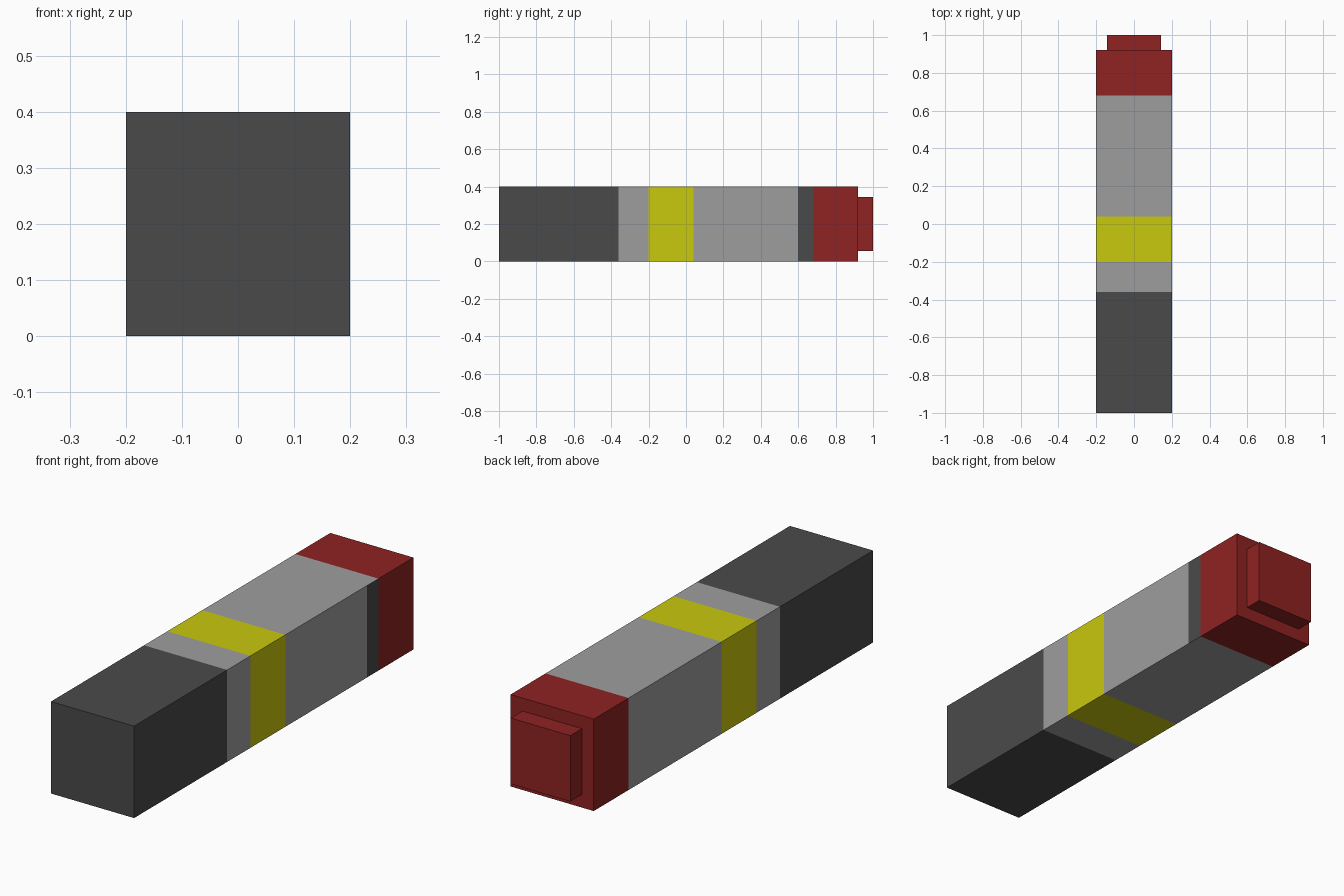
import bpy, bmesh
from mathutils import Matrix

if "Cube" in bpy.data.objects:
    bpy.data.objects.remove(bpy.data.objects["Cube"])


def srgb(hexcode):
    vals = [int(hexcode[i:i + 2], 16) / 255 for i in (0, 2, 4)]
    return [v / 12.92 if v <= 0.04045 else ((v + 0.055) / 1.055) ** 2.4 for v in vals] + [1]


def material(name, hexcode):
    m = bpy.data.materials.new(name)
    m.diffuse_color = srgb(hexcode)
    m.use_nodes = True
    m.node_tree.nodes["Principled BSDF"].inputs["Base Color"].default_value = m.diffuse_color
    return m


DARK, GREY, YELLOW, RED = range(4)
mats = [material("dark_grey", "4A4A4A"), material("light_grey", "9E9E9E"),
        material("yellow", "C9C80E"), material("red", "902222")]

# Bands along the body: (end y, colour)
bands = [(-0.36, DARK), (-0.20, GREY), (0.04, YELLOW), (0.60, GREY), (0.68, GREY), (0.92, RED)]

# Square bar, cut at every band edge
bm = bmesh.new()
bmesh.ops.create_cube(bm, size=1, matrix=Matrix.Translation((0, -0.04, 0.2)) @ Matrix.Diagonal((0.4, 1.92, 0.4, 1)))
for y, _ in bands[:-1]:
    bmesh.ops.bisect_plane(bm, geom=bm.verts[:] + bm.edges[:] + bm.faces[:],
                           plane_co=(0, y, 0), plane_no=(0, 1, 0))
bm.normal_update()

# Colour by band; the narrow dark strip is only on the right side
for f in bm.faces:
    c = f.calc_center_median()
    f.material_index = next(col for y, col in bands if c.y < y + 1e-4)
    if f.normal.x > 0.9 and 0.60 < c.y < 0.68:
        f.material_index = DARK

# Raised knob on the back end
end = next(f for f in bm.faces if f.normal.y > 0.9)
bmesh.ops.inset_region(bm, faces=[end], thickness=0.08)
ext = bmesh.ops.extrude_discrete_faces(bm, faces=[end])
bmesh.ops.translate(bm, verts=ext["faces"][0].verts[:], vec=(0, 0.08, 0))
for f in bm.faces:
    if f.calc_center_median().y > 0.9:
        f.material_index = RED
bmesh.ops.recalc_face_normals(bm, faces=bm.faces)

mesh = bpy.data.meshes.new("banded_bar")
bm.to_mesh(mesh)
bm.free()
for m in mats:
    mesh.materials.append(m)
bpy.context.collection.objects.link(bpy.data.objects.new("banded_bar", mesh))
